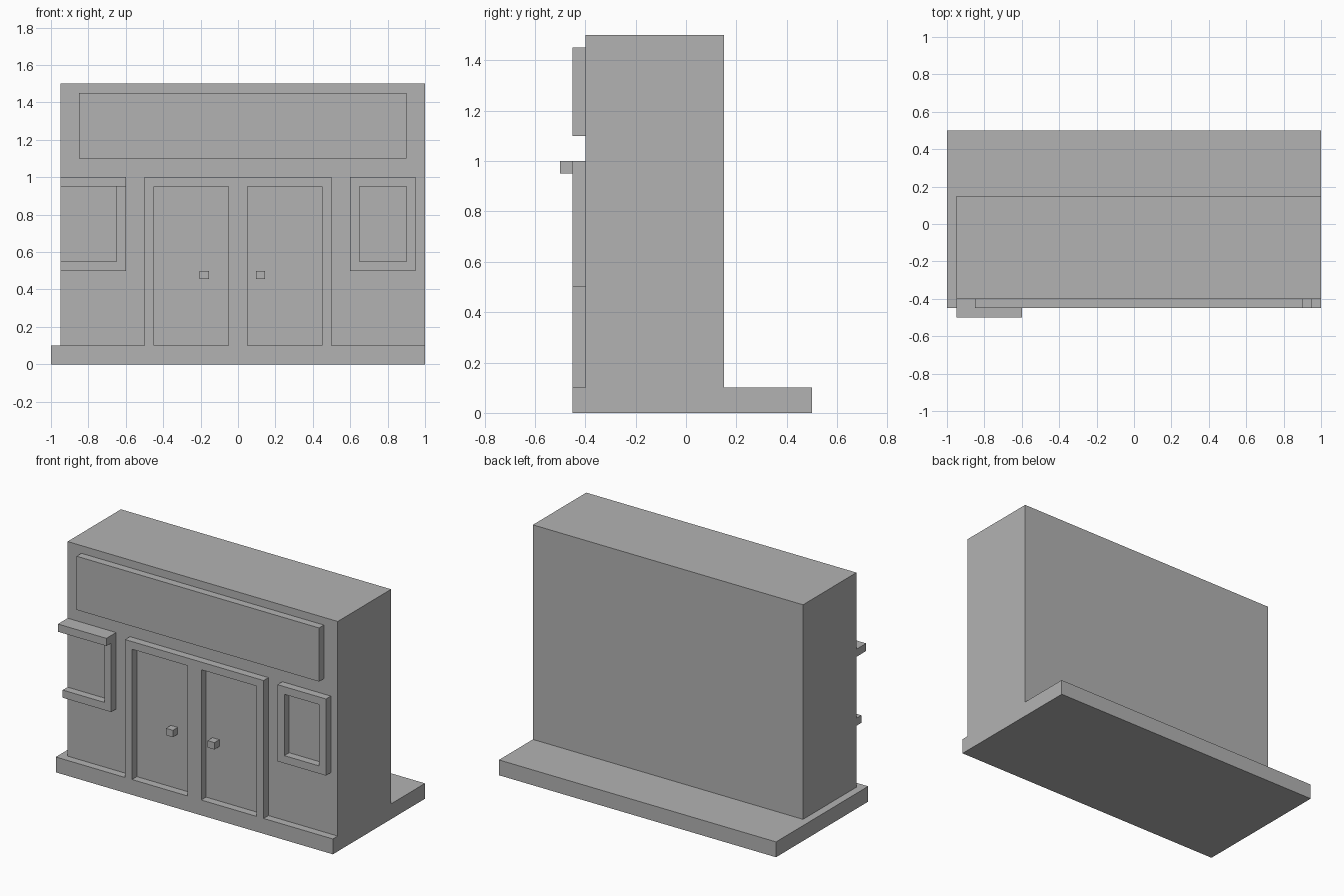
import bpy
import bmesh
from mathutils import Matrix, Vector

cube = bpy.data.objects.get("Cube")
if cube:
    bpy.data.objects.remove(cube, do_unlink=True)

# Single grey finish
GREY = (0.45, 0.45, 0.45, 1.0)
mat = bpy.data.materials.new("plain grey")
mat.use_nodes = True
mat.diffuse_color = GREY
mat.node_tree.nodes["Principled BSDF"].inputs["Base Color"].default_value = GREY

WALL = -0.4    # front plane of the wall
TRIM = -0.45   # front plane of the trim


def add_box(bm, x, y, z):
    lo, hi = Vector((x[0], y[0], z[0])), Vector((x[1], y[1], z[1]))
    place = Matrix.Translation((lo + hi) / 2) @ Matrix.Diagonal((*(hi - lo), 1))
    bmesh.ops.create_cube(bm, size=1, matrix=place)


def make_part(name, boxes):
    bm = bmesh.new()
    for box in boxes:
        add_box(bm, *box)
    mesh = bpy.data.meshes.new(name)
    bm.to_mesh(mesh)
    bm.free()
    mesh.materials.append(mat)
    obj = bpy.data.objects.new(name, mesh)
    bpy.context.collection.objects.link(obj)
    return obj


def trim(x, z, front=TRIM):
    """Strip standing proud of the front wall."""
    return (x, (front, WALL), z)


# Ground slab and main block
make_part("base_slab", [((-1, 1), (TRIM, 0.5), (0, 0.1))])
make_part("building_block", [((-0.95, 1), (WALL, 0.15), (0.1, 1.5))])

# Blank sign panel
make_part("sign_panel", [trim((-0.85, 0.9), (1.1, 1.45))])

# Double door: three posts under one lintel
posts = [trim((x, x + w), (0.1, 0.95))
         for x, w in ((-0.5, 0.05), (-0.05, 0.1), (0.45, 0.05))]
make_part("door_frame", posts + [trim((-0.5, 0.5), (0.95, 1))])

# Door knobs
for side, x in (("right", -0.18), ("left", 0.12)):
    make_part(side + "_door_knob", [trim((x - 0.025, x + 0.025), (0.455, 0.5))])

# Closed window frame
make_part("left_window_frame", [
    trim((0.6, 0.95), (0.5, 0.55)),
    trim((0.6, 0.95), (0.95, 1)),
    trim((0.6, 0.65), (0.55, 0.95)),
    trim((0.9, 0.95), (0.55, 0.95)),
])

# Window frame open at the wall corner, with a deeper ledge on top
make_part("right_window_frame", [
    trim((-0.95, -0.6), (0.5, 0.55)),
    trim((-0.65, -0.6), (0.55, 0.95)),
])
make_part("right_window_ledge", [trim((-0.95, -0.6), (0.95, 1), front=-0.5)])
